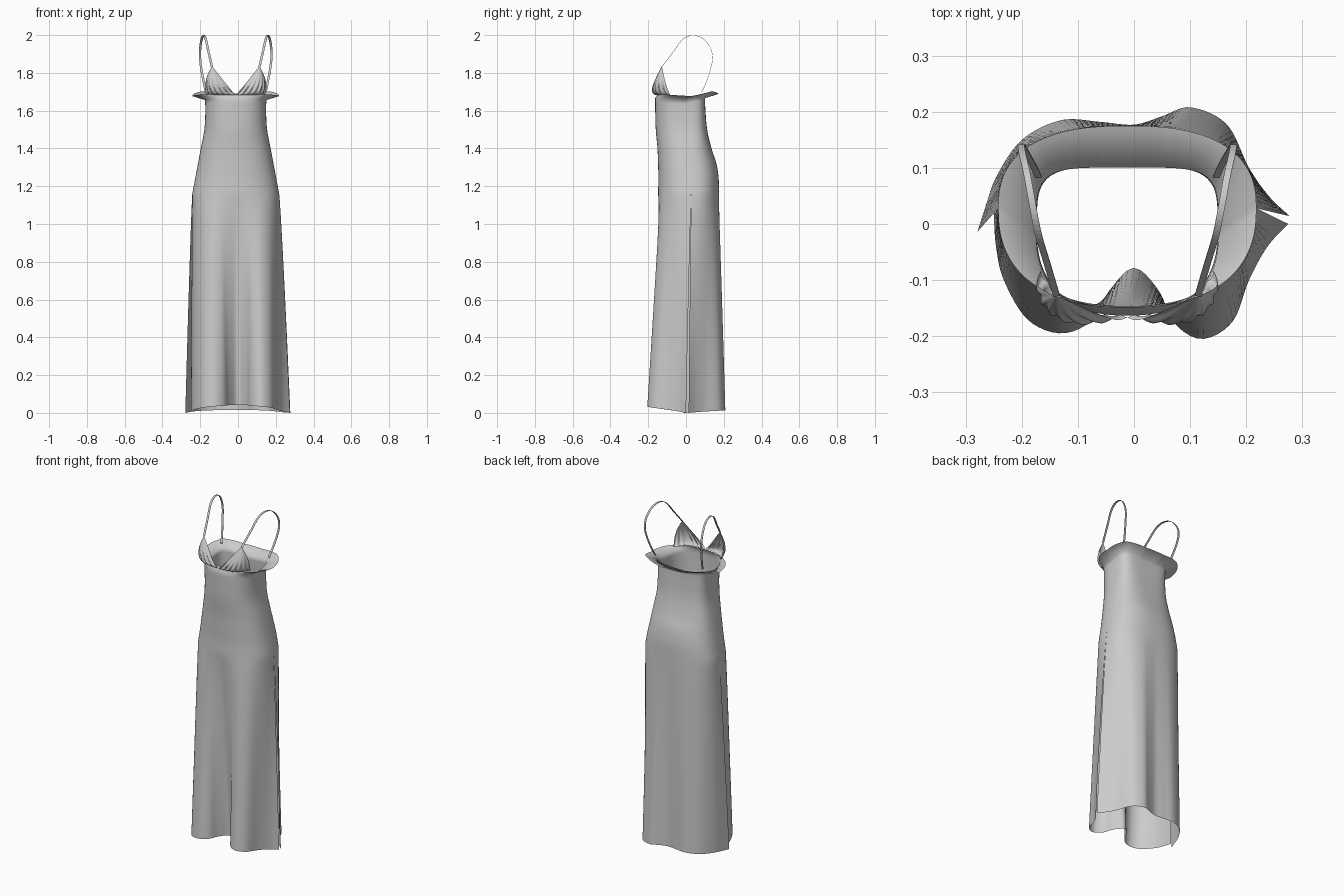
import bpy, bmesh, math
from mathutils import Vector

if "Cube" in bpy.data.objects:
    bpy.data.objects.remove(bpy.data.objects["Cube"])

OX = -0.012      # the upper dress sits slightly left of centre
N = 72           # columns per panel


def spline(pts, steps=12):
    """Catmull-Rom curve through points of any dimension."""
    p = [Vector(q) for q in pts]
    p = [2 * p[0] - p[1]] + p + [2 * p[-1] - p[-2]]
    out = []
    for i in range(1, len(p) - 2):
        a, b, c, d = p[i - 1:i + 3]
        for k in range(steps):
            t = k / steps
            out.append(0.5 * (2 * b + (c - a) * t + (2 * a - 5 * b + 4 * c - d) * t * t
                              + (3 * b - a - 3 * c + d) * t ** 3))
    return out + [p[-2]]


def resample(pts, n):
    """Spread n+1 points evenly along a polyline."""
    acc = [0.0]
    for a, b in zip(pts, pts[1:]):
        acc.append(acc[-1] + (b - a).length)
    out, j = [], 0
    for i in range(n + 1):
        s = acc[-1] * i / n
        while j < len(pts) - 2 and acc[j + 1] < s:
            j += 1
        f = (s - acc[j]) / max(acc[j + 1] - acc[j], 1e-9)
        out.append(pts[j].lerp(pts[j + 1], min(f, 1)))
    return out


def grid_object(name, grids):
    """Mesh from one or more (rows, flip) grids, welded where they coincide."""
    bm = bmesh.new()
    for rows, flip in grids:
        vs = [[bm.verts.new(p) for p in r] for r in rows]
        for r0, r1 in zip(vs, vs[1:]):
            for i in range(len(r0) - 1):
                q = [r0[i], r0[i + 1], r1[i + 1], r1[i]]
                bm.faces.new(q[::-1] if flip else q)
    bmesh.ops.remove_doubles(bm, verts=bm.verts, dist=1e-5)
    for f in bm.faces:
        f.smooth = True
    me = bpy.data.meshes.new(name)
    bm.to_mesh(me)
    bm.free()
    ob = bpy.data.objects.new(name, me)
    bpy.context.collection.objects.link(ob)
    return ob


# Body profile: z, half width, front y, back y, side seam y, back squareness
KEYS = [(1.685, .163, -.163, .100, -.020, 5.0), (1.60, .161, -.163, .103, -.010, 4.2),
        (1.50, .166, -.160, .112, .000, 3.4), (1.40, .185, -.151, .135, .010, 2.8),
        (1.32, .200, -.148, .161, .018, 2.5), (1.24, .215, -.146, .173, .024, 2.5),
        (1.16, .230, -.148, .175, .028, 2.5)]
PROFILE = []
dense = spline([(i,) + k for i, k in enumerate(KEYS)], 20)
PROFILE = [list(v)[1:] for v in dense]

# Hem outlines of both panels, right seam to left seam
FRONT_HEM = resample(spline([(.275, .0), (.238, -.04), (.205, -.10), (.175, -.175), (.12, -.205),
                             (.07, -.175), (.045, -.12), (0, -.078), (-.045, -.12), (-.075, -.172),
                             (-.13, -.195), (-.19, -.17), (-.232, -.10), (-.246, -.04), (-.25, .018)]), N)
BACK_HEM = resample(spline([(.277, .014), (.24, .05), (.205, .10), (.165, .178), (.10, .208),
                            (.05, .192), (0, .177), (-.06, .182), (-.13, .185), (-.20, .15),
                            (-.245, .085), (-.265, .03), (-.279, -.014)]), N)


def section(z):
    """Front and back half outlines of the body at height z."""
    z = max(min(z, KEYS[0][0]), KEYS[-1][0])
    k = PROFILE[-1]
    for a, b in zip(PROFILE, PROFILE[1:]):
        if b[0] <= z <= a[0]:
            f = (a[0] - z) / max(a[0] - b[0], 1e-9)
            k = [u + (v - u) * f for u, v in zip(a, b)]
            break
    _, w, yf, yb, ys, nb = k
    halves = []
    for y1, n in ((yf, 2.4), (yb, nb)):
        pts = []
        for i in range(201):
            a = math.pi * i / 200
            c, s = math.cos(a), max(math.sin(a), 0)
            pts.append(Vector((OX + math.copysign(w * abs(c) ** (2 / n), c),
                               ys + (y1 - ys) * (s if s > 1e-9 else 0) ** (2 / n))))
        halves.append(resample(pts, N))
    return halves


# Bodice and skirt: one loft, split into two panels below the slit tops
levels = [1.685 - i * (1.685 - 1.16) / 24 for i in range(25)] + [1.16 * (1 - i / 36) for i in range(1, 37)]
front_rows, back_rows = [], []
for z in levels:
    f_half, b_half = section(z)
    t = max(0.0, (1.16 - z) / 1.16)
    top = max(0.0, (z - 1.5) / .185)
    low = max(0.0, 1 - z / .5)
    for half, hem, rows, is_front in ((f_half, FRONT_HEM, front_rows, True),
                                      (b_half, BACK_HEM, back_rows, False)):
        row = []
        for i in range(N + 1):
            s = i / N
            p = half[i].lerp(hem[i], t ** 0.85)
            arch = math.sin(math.pi * s)
            if is_front:
                dz = top * (-.008 + .013 * arch) + low * .042 * arch
            else:
                peak = max(0, 1 - abs(min(s, 1 - s) - .2) / .2)
                dz = top * (-.008 + .012 * min(1, min(s, 1 - s) / .2) + .014 * peak) + low * .016 * arch
            row.append((p.x, p.y, z + dz))
        rows.append(row)
grid_object("gown_body", [(front_rows, True), (back_rows, False)])

# Gathered cups, mirrored left and right
BASE = resample(spline([(0, -.164), (.05, -.162), (.095, -.148), (.13, -.122), (.155, -.085)]), 56)
APEX = Vector((.126, -.128, 1.836))


def cup(side):
    rows = []
    for j in range(25):
        v = j / 24
        row = []
        for i, b in enumerate(BASE):
            u = i / 56
            p = Vector((b.x, b.y, 1.684)).lerp(APEX, v)
            out = Vector((.25 + .5 * u, -1, 0)).normalized()
            bulge = .028 * math.sin(math.pi * v ** .6) * (.3 + .7 * math.sin(math.pi * u))
            gather = (.006 * math.cos(u * 2 * math.pi * 6.5 + .8 * math.sin(5 * u))
                      * math.exp(-(v / .42) ** 2) * min(1, .35 + v * 6))
            p += out * (bulge + gather)
            p.x += .014 * u * math.sin(math.pi * v)
            row.append((OX + side * p.x, p.y, p.z))
        rows.append(row)
    return rows, side > 0


# Shoulder straps: thin flat ribbons from cup tip to back corner
STRAP = resample(spline([(.126, -.128, 1.832), (.143, -.07, 1.908), (.158, -.02, 1.975), (.168, .03, 1.998),
                         (.178, .085, 1.985), (.187, .125, 1.94), (.189, .141, 1.885),
                         (.182, .130, 1.82), (.168, .105, 1.745), (.158, .083, 1.698)]), 60)


def strap(side):
    rows = []
    for i, p in enumerate(STRAP):
        tan = (STRAP[min(i + 1, 60)] - STRAP[max(i - 1, 0)]).normalized()
        wide = Vector((1, 0, 0)) - tan * tan.x
        wide = wide.normalized() * .006
        nor = tan.cross(wide).normalized() * .001
        ring = [p - wide - nor, p + wide - nor, p + wide + nor, p - wide + nor, p - wide - nor]
        rows.append([(OX + side * q.x, q.y, q.z) for q in ring])
    return rows, side < 0


for side, label in ((1, "right"), (-1, "left")):
    grid_object("cup_" + label, [cup(side)])
    ob = grid_object("strap_" + label, [strap(side)])
    for poly in ob.data.polygons:
        poly.use_smooth = False
